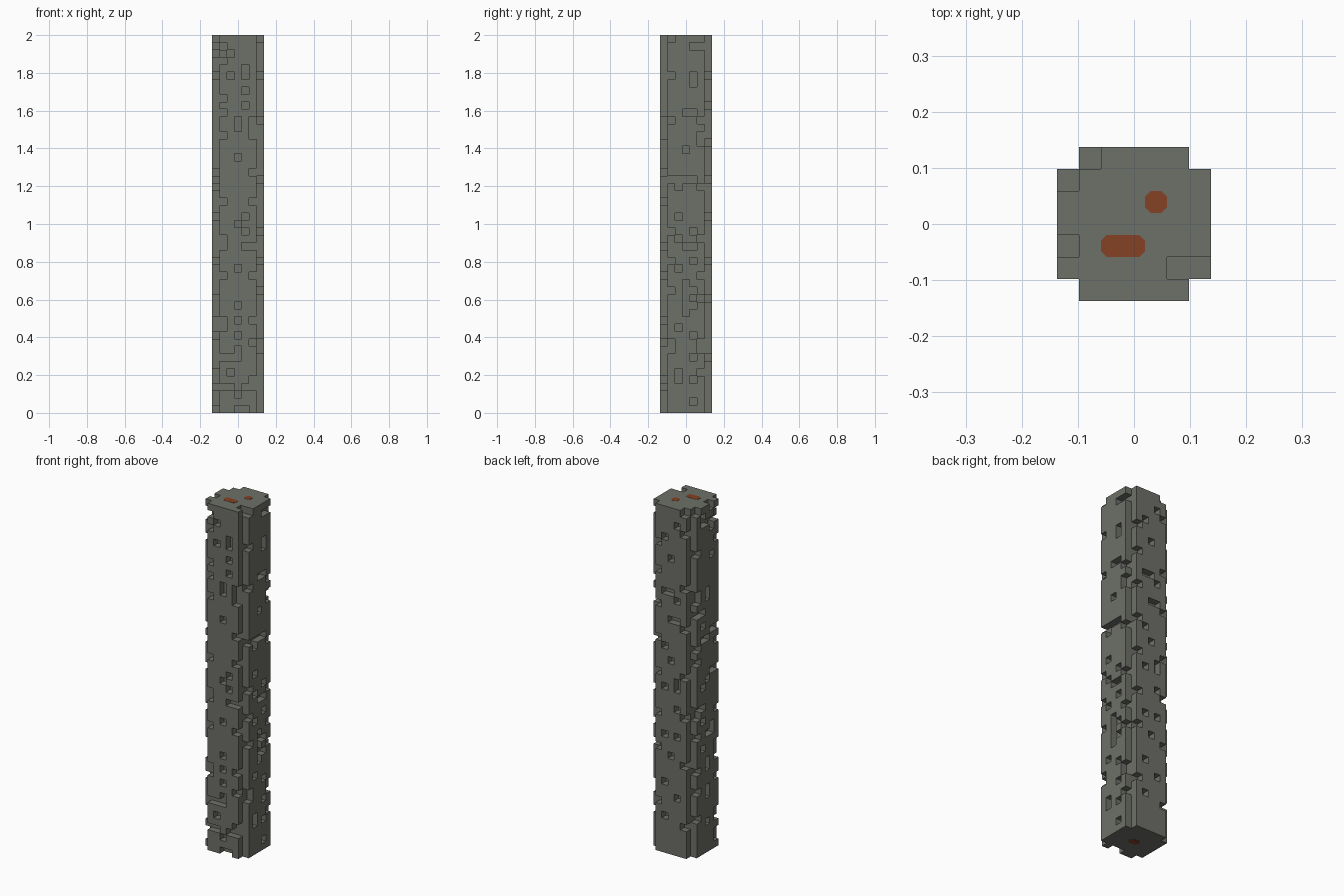
import bpy
import bmesh
import random
from mathutils import Vector

if "Cube" in bpy.data.objects:
    bpy.data.objects.remove(bpy.data.objects["Cube"], do_unlink=True)

ROWS = 51
CELL = 2 / ROWS


def make_material(name, colour):
    mat = bpy.data.materials.new(name)
    mat.use_nodes = True
    mat.diffuse_color = (*colour, 1)
    mat.node_tree.nodes["Principled BSDF"].inputs["Base Color"].default_value = (*colour, 1)
    return mat


def add_object(name, bm, mat):
    bmesh.ops.recalc_face_normals(bm, faces=bm.faces)
    mesh = bpy.data.meshes.new(name)
    bm.to_mesh(mesh)
    bm.free()
    mesh.materials.append(mat)
    obj = bpy.data.objects.new(name, mesh)
    bpy.context.collection.objects.link(obj)
    return obj


stone = make_material("grey stone", (0.155, 0.16, 0.138))
rust = make_material("rust brown", (0.235, 0.053, 0.018))

# Pitted rows on each side, one list per column from left to right along the axis
front_pits = [
    [49, 47, 42, 40, 37, 28, 23, 22, 18, 12, 11, 7, 3],
    [48, 45, 7, 5, 3],
    [39, 38, 34, 25, 19, 14, 12, 10, 8, 7, 2, 0],
    [46, 45, 43, 41, 26, 24, 22, 3, 0],
    [39, 38, 37, 32, 28, 22, 18, 12, 9, 4, 3],
]
right_pits = [
    [50, 45, 39, 31, 24, 20, 16, 9, 8],
    [31, 30, 26, 23, 19, 11, 5, 4],
    [40, 35, 31, 22, 17, 16, 15, 14, 13],
    [49, 45, 44, 40, 31, 24, 22, 20, 16, 14, 10, 7, 4, 1],
    [49, 39, 37, 36, 30, 23, 18, 15, 9, 8, 5],
]
back_pits = [
    [50, 47, 39, 33, 26, 20, 13, 4],
    [48, 37, 34, 25, 24, 21, 17, 8],
    [43, 38, 34, 28, 14],
    [46, 38, 30, 24, 17, 10, 5],
    [45, 41, 36, 31, 26, 20, 15, 7],
]

# Left side is worn at random, more heavily near its edges
random.seed(4)
left_pits = [
    [row for row in range(1, ROWS - 1) if random.random() < chance]
    for chance in (0.24, 0.14, 0.16, 0.14, 0.24)
]
left_pits[1].append(ROWS - 1)
left_pits[4].append(ROWS - 1)

# Solid column without its four corner strips
filled = {
    (x, y, z)
    for x in range(-3, 4) for y in range(-3, 4) for z in range(ROWS)
    if not (abs(x) == 3 and abs(y) == 3)
}


def carve(pits, place):
    for column, rows in enumerate(pits, start=-2):
        for row in rows:
            filled.discard((*place(column), row))


carve(front_pits, lambda c: (c, -3))
carve(back_pits, lambda c: (c, 3))
carve(right_pits, lambda c: (3, c))
carve(left_pits, lambda c: (-3, c))
filled.discard((2, -2, ROWS - 1))

# Skin of the column: one square wherever a block meets open air
bm = bmesh.new()
corners = {}


def corner(point):
    key = tuple(round(v * 2) for v in point)
    if key not in corners:
        corners[key] = bm.verts.new((point[0] * CELL, point[1] * CELL, point[2] * CELL))
    return corners[key]


for block in sorted(filled):
    centre = Vector(block) + Vector((0, 0, 0.5))
    for axis in range(3):
        for sign in (-1, 1):
            step = Vector((0, 0, 0))
            step[axis] = sign
            neighbour = tuple(int(b + s) for b, s in zip(block, step))
            if neighbour in filled:
                continue
            u, v = Vector((0, 0, 0)), Vector((0, 0, 0))
            u[(axis + 1) % 3] = 0.5
            v[(axis + 2) % 3] = 0.5 * sign
            mid = centre + step * 0.5
            face = bm.faces.new([corner(mid - u - v), corner(mid + u - v),
                                 corner(mid + u + v), corner(mid - u + v)])
            face.normal_update()

mesh = bpy.data.meshes.new("pitted_column")
bm.to_mesh(mesh)
bm.free()
mesh.materials.append(stone)
column = bpy.data.objects.new("pitted_column", mesh)
bpy.context.collection.objects.link(column)


# Thin rust spots with clipped corners on the two ends
def rust_spot(name, x, y, z, length):
    bm = bmesh.new()
    bmesh.ops.create_cube(bm, size=1)
    for vert in bm.verts:
        vert.co = Vector((vert.co.x * length * CELL + x * CELL,
                          vert.co.y * CELL + y * CELL, vert.co.z * 0.002 + z))
    upright = [e for e in bm.edges
               if abs(e.verts[0].co.z - e.verts[1].co.z) > 0.001]
    bmesh.ops.bevel(bm, geom=upright, offset=CELL * 0.27, segments=1, affect='EDGES')
    add_object(name, bm, rust)


rust_spot("top_spot_round", 1, 1, 2, 1)
rust_spot("top_spot_long", -0.5, -1, 2, 2)
rust_spot("bottom_spot", 0, 0, 0, 1.5)
